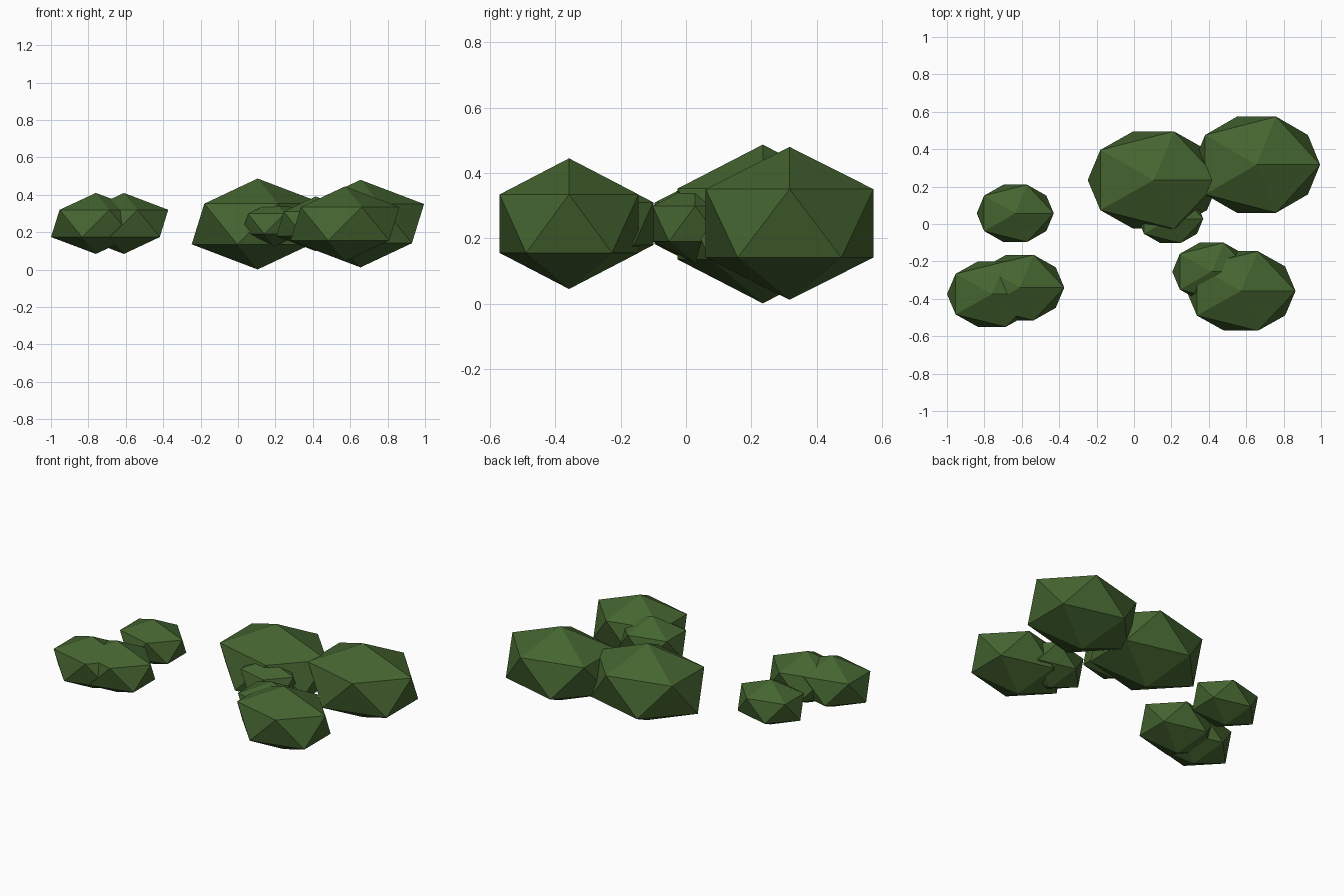
import bpy

if "Cube" in bpy.data.objects:
    bpy.data.objects.remove(bpy.data.objects["Cube"])

leaf = bpy.data.materials.new("leaf_green")
leaf.diffuse_color = (0.06, 0.13, 0.03, 1)
leaf.use_nodes = True
leaf.node_tree.nodes["Principled BSDF"].inputs["Base Color"].default_value = leaf.diffuse_color


def leaf_clump(name, centre, radii):
    """Faceted 20-sided clump, stretched along x."""
    bpy.ops.mesh.primitive_ico_sphere_add(subdivisions=1, radius=1, location=centre)
    ob = bpy.context.object
    ob.name = name
    ob.scale = radii
    bpy.ops.object.transform_apply(location=False, rotation=False, scale=True)
    ob.data.materials.append(leaf)


# Right-hand group of foliage, then the smaller left-hand group
clumps = [
    ("large_clump_centre", (0.105, 0.235, 0.244), (0.394, 0.306, 0.243)),
    ("large_clump_right", (0.655, 0.317, 0.246), (0.38, 0.302, 0.234)),
    ("front_clump_right", (0.572, -0.358, 0.245), (0.326, 0.25, 0.2)),
    ("small_clump_right", (0.415, -0.255, 0.245), (0.235, 0.182, 0.146)),
    ("small_clump_centre", (0.195, 0.028, 0.245), (0.196, 0.153, 0.121)),
    ("back_clump_left", (-0.635, 0.057, 0.246), (0.23, 0.18, 0.142)),
    ("front_clump_left", (-0.76, -0.375, 0.247), (0.268, 0.206, 0.163)),
    ("inner_clump_left", (-0.61, -0.34, 0.247), (0.265, 0.206, 0.163)),
]
for name, centre, radii in clumps:
    leaf_clump(name, centre, radii)
